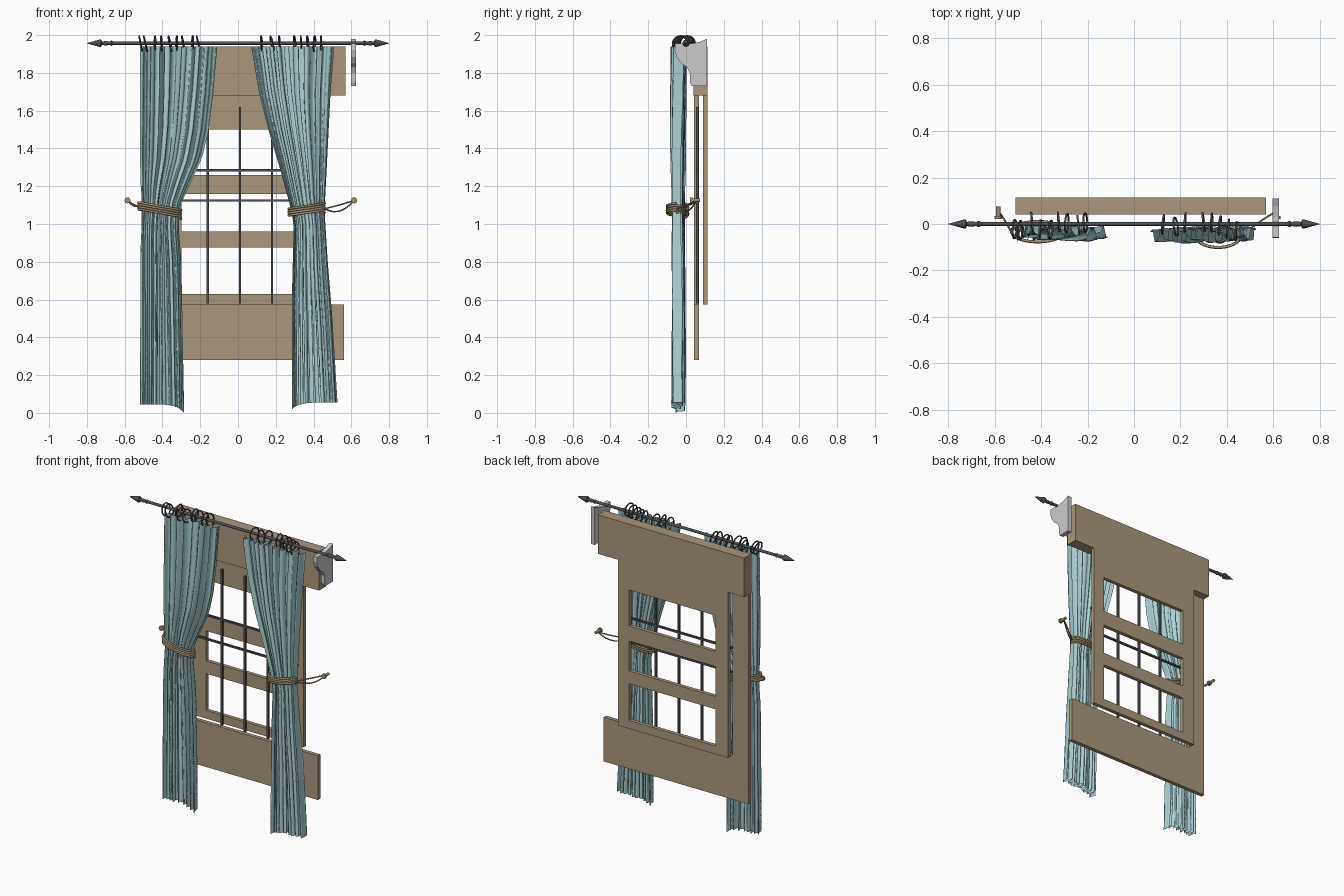
import bpy, math, random
from mathutils import Vector

if "Cube" in bpy.data.objects:
    bpy.data.objects.remove(bpy.data.objects["Cube"])
random.seed(4)


def material(name, rgb):
    m = bpy.data.materials.new(name)
    m.diffuse_color = (*rgb, 1)
    m.use_nodes = True
    m.node_tree.nodes["Principled BSDF"].inputs["Base Color"].default_value = m.diffuse_color
    return m


WOOD = material("wood", (0.40, 0.31, 0.21))
CLOTH = material("cloth", (0.42, 0.64, 0.66))
IRON = material("iron", (0.08, 0.08, 0.09))
ROPE = material("rope", (0.36, 0.28, 0.16))


def mesh_object(name, verts, faces, mat=None, smooth=False):
    me = bpy.data.meshes.new(name)
    me.from_pydata(verts, [], faces)
    me.polygons.foreach_set("use_smooth", [smooth] * len(me.polygons))
    me.update()
    ob = bpy.data.objects.new(name, me)
    bpy.context.collection.objects.link(ob)
    if mat:
        me.materials.append(mat)
    return ob


def box(name, x, y, z, mat):
    v = [(a, b, c) for a in x for b in y for c in z]
    f = [(0, 1, 3, 2), (4, 6, 7, 5), (0, 4, 5, 1), (2, 3, 7, 6), (0, 2, 6, 4), (1, 5, 7, 3)]
    return mesh_object(name, v, f, mat)


def lathe_x(name, profile, mat, y=0, z=0, n=12):
    v = [(x, y + r * math.cos(2 * math.pi * k / n), z + r * math.sin(2 * math.pi * k / n))
         for x, r in profile for k in range(n)]
    f = [(i * n + k, i * n + (k + 1) % n, (i + 1) * n + (k + 1) % n, (i + 1) * n + k)
         for i in range(len(profile) - 1) for k in range(n)]
    f += [tuple(range(n)), tuple(range(len(v) - n, len(v)))]
    return mesh_object(name, v, f, mat, False)


def cord(name, pts, radius, mat):
    cu = bpy.data.curves.new(name, 'CURVE')
    cu.dimensions = '3D'
    cu.bevel_depth = radius
    cu.bevel_resolution = 1
    cu.resolution_u = 4
    cu.use_fill_caps = True
    sp = cu.splines.new('NURBS')
    sp.points.add(len(pts) - 1)
    for p, co in zip(sp.points, pts):
        p.co = (*co, 1)
    sp.use_endpoint_u = True
    sp.order_u = 3
    cu.materials.append(mat)
    ob = bpy.data.objects.new(name, cu)
    bpy.context.collection.objects.link(ob)
    return ob


def interp(table, z):
    # table: (z, value) from high to low, eased between keys
    for (z0, a), (z1, b) in zip(table, table[1:]):
        if z >= z1:
            t = min(1, max(0, (z0 - z) / (z0 - z1)))
            return a + (b - a) * t
    return table[-1][1]


# window boards
box("header_board", (-0.51, 0.57), (0.04, 0.115), (1.68, 1.94), WOOD)
box("lower_board", (-0.51, 0.56), (0.042, 0.068), (0.28, 0.575), WOOD)
box("side_jamb", (-0.51, -0.39), (0.042, 0.068), (0.575, 1.68), WOOD)

# sash frame with three openings
SY = (0.09, 0.115)
for name, x in (("left_stile", (-0.39, -0.30)), ("right_stile", (0.34, 0.42))):
    box(name, x, SY, (0.575, 1.68), WOOD)
for i, z in enumerate(((0.575, 0.63), (0.875, 0.96), (1.16, 1.26), (1.50, 1.68))):
    box(f"sash_rail_{i}", (-0.30, 0.34), SY, z, WOOD)

# glazing bars
for i, x in enumerate((-0.16, 0.01, 0.18)):
    box(f"vertical_bar_{i}", (x - 0.006, x + 0.006), (0.054, 0.066), (0.58, 1.62), IRON)
for i, z in enumerate((1.125, 1.285)):
    box(f"horizontal_bar_{i}", (-0.38, 0.40), (0.054, 0.066), (z - 0.006, z + 0.006), IRON)

# curtain rod with spear finials
RZ = 1.957
half = [(0.66, 0.009), (0.67, 0.014), (0.68, 0.009), (0.70, 0.012), (0.72, 0.009),
        (0.725, 0.019), (0.735, 0.019), (0.80, 0.001)]
lathe_x("curtain_rod", [(-x, r) for x, r in reversed(half)] + half, IRON, 0, RZ)

# rod bracket: side profile in y, z
prof = [(0.11, 1.98), (0.11, 1.73), (0.03, 1.73), (0.022, 1.75), (0.02, 1.80), (0.005, 1.83),
        (-0.025, 1.85), (-0.05, 1.885), (-0.06, 1.92), (-0.058, 1.955), (0.03, 1.955), (0.075, 1.965)]
n = len(prof)
mesh_object("rod_bracket", [(x, y, z) for x in (0.597, 0.625) for y, z in prof],
            [tuple(range(n)), tuple(range(2 * n - 1, n - 1, -1))] +
            [(i, i + n, (i + 1) % n + n, (i + 1) % n) for i in range(n)])

# curtain rings
ring_x = [-0.515, -0.49, -0.44, -0.405, -0.36, -0.325, -0.29, -0.24, -0.21,
          0.125, 0.18, 0.22, 0.30, 0.335, 0.37, 0.405, 0.44]
for i, x in enumerate(ring_x):
    bpy.ops.mesh.primitive_torus_add(
        major_radius=0.04, minor_radius=0.0045, major_segments=20, minor_segments=6,
        location=(x, random.uniform(-0.033, 0.012), 1.955),
        rotation=(0, math.pi / 2 + random.uniform(-0.25, 0.1), random.uniform(-0.15, 0.15)))
    ring = bpy.context.object
    ring.name = f"curtain_ring_{i}"
    ring.data.materials.append(IRON)
    bpy.ops.object.shade_smooth()


# gathered curtains: pleated sheet between two edge curves
def curtain(name, outer, inner, bottom_out, bottom_in, folds, ymid, ph):
    nu, nz = 108, 44
    verts = []
    for j in range(nz + 1):
        t = j / nz
        for i in range(nu + 1):
            u = i / nu
            z = 1.94 + (bottom_out + (bottom_in - bottom_out) * u ** 6 - 1.94) * t
            a, b = interp(outer, z), interp(inner, z)
            w = 2 * math.pi * (folds * u + 0.35 * math.sin(5 * u + ph) + 0.12 * math.sin(4 * t + 9 * u))
            pinch = math.exp(-((z - 1.07) / 0.2) ** 2)
            y = interp(ymid, z) + (0.025 - 0.004 * pinch) * math.sin(w) + 0.009 * math.sin(2.3 * w + ph)
            y += 0.006 * math.sin(3 * u + 5 * t + ph)
            x = a + (b - a) * u + 0.008 * math.sin(2 * w) * math.sin(math.pi * u)
            verts.append((x, y, z))
    s = nu + 1
    faces = [(j * s + i, j * s + i + 1, (j + 1) * s + i + 1, (j + 1) * s + i)
             for j in range(nz) for i in range(nu)]
    return mesh_object(name, verts, faces, CLOTH, True)


ymid = [(1.94, -0.036), (1.5, -0.038), (1.07, -0.034), (0.5, -0.035), (0, -0.04)]
curtain("left_curtain",
        [(1.94, -0.52), (1.4, -0.52), (1.2, -0.515), (1.07, -0.505), (0.9, -0.515), (0, -0.52)],
        [(1.94, -0.11), (1.7, -0.13), (1.5, -0.155), (1.35, -0.19), (1.2, -0.26), (1.1, -0.305),
         (1.0, -0.315), (0.8, -0.30), (0, -0.285)], 0.045, 0.0, 9, ymid, 0.4)
curtain("right_curtain",
        [(1.94, 0.51), (1.7, 0.49), (1.4, 0.475), (1.07, 0.458), (0.8, 0.475), (0.5, 0.50), (0, 0.53)],
        [(1.94, 0.07), (1.7, 0.11), (1.5, 0.16), (1.3, 0.22), (1.1, 0.275), (1.0, 0.295),
         (0.6, 0.285), (0, 0.285)], 0.055, 0.02, 9, [(z, y - 0.008) for z, y in ymid], 2.1)


# rope tiebacks: wrapped coils, wall knob and cord to the knob
def tieback(side, cx, rx, cy, ry, slope, knob, droop):
    pts = []
    for k in range(4 * 16 + 1):
        a = 2 * math.pi * k / 16
        dx = rx * math.cos(a)
        pts.append((cx + dx, cy + ry * math.sin(a), 1.05 + 0.012 * k / 16 + slope * dx))
    cord(f"{side}_tie_coils", pts, 0.0065, ROPE)
    s = 1 if knob > 0 else -1
    end = Vector((cx + s * rx, cy, 1.07 + slope * s * rx))
    tip = Vector((knob, 0.055, 1.125))
    for m, drop in (("upper", 0.005), ("lower", droop)):
        mid = (end + tip) / 2 + Vector((0, 0.01, -drop))
        cord(f"{side}_{m}_tie_cord", [end, mid, tip], 0.004, ROPE)
    for r, y, d in ((0.009, 0.05, 0.05), (0.016, 0.028, 0.012)):
        bpy.ops.mesh.primitive_cylinder_add(vertices=12, radius=r, depth=d, location=(knob, y, 1.125),
                                            rotation=(math.pi / 2, 0, 0))
        bpy.context.object.name = f"{side}_tie_knob"
        bpy.context.object.data.materials.append(ROPE)


tieback("left", -0.415, 0.115, -0.033, 0.045, -0.2, -0.585, 0.02)
tieback("right", 0.363, 0.097, -0.052, 0.05, 0.12, 0.615, 0.07)
